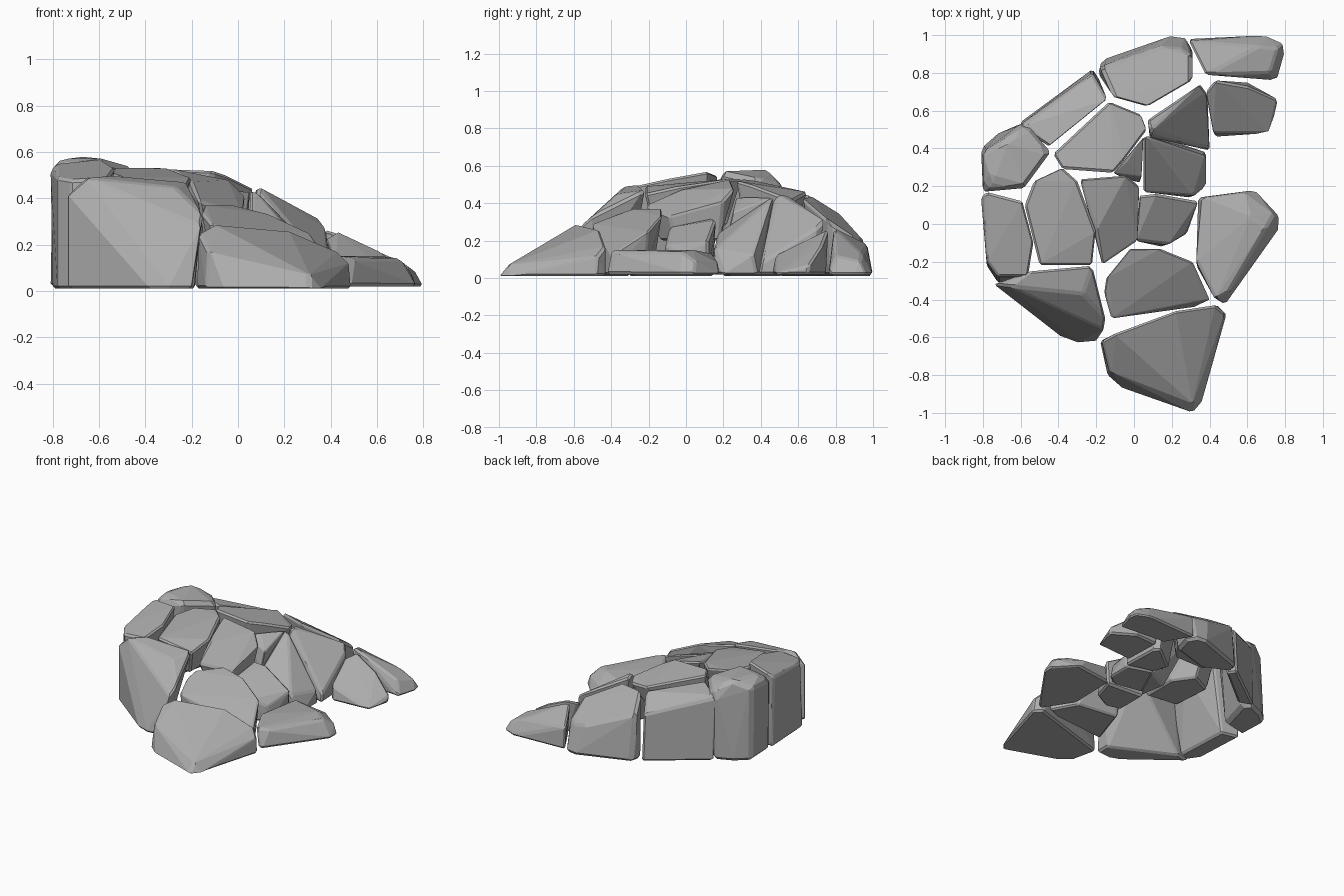
import bpy
import bmesh
from math import radians
from mathutils import Vector

cube = bpy.data.objects.get("Cube")
if cube:
    bpy.data.objects.remove(cube, do_unlink=True)

UNIT = 0.01  # rock outlines are given in hundredths

stone = bpy.data.materials.new("stone_grey")
stone.use_nodes = True
colour = (0.42, 0.42, 0.42, 1)
stone.diffuse_color = colour
stone.node_tree.nodes["Principled BSDF"].inputs["Base Color"].default_value = colour


def rock(name, floor, foot, crown, chamfer=1.2):
    """Chiselled boulder: hull of a flat footprint and a few crown corners."""
    bm = bmesh.new()
    for x, y in foot:
        bm.verts.new(Vector((x, y, floor)) * UNIT)
    for corner in crown:
        bm.verts.new(Vector(corner) * UNIT)
    hull = bmesh.ops.convex_hull(bm, input=bm.verts[:])
    spare = {v for v in hull["geom_interior"] + hull["geom_unused"]
             if isinstance(v, bmesh.types.BMVert) and v.is_valid}
    bmesh.ops.delete(bm, geom=list(spare), context='VERTS')
    bmesh.ops.dissolve_limit(bm, angle_limit=radians(4), verts=bm.verts[:], edges=bm.edges[:])
    bmesh.ops.recalc_face_normals(bm, faces=bm.faces[:])
    mesh = bpy.data.meshes.new(name)
    bm.to_mesh(mesh)
    bm.free()
    mesh.materials.append(stone)
    boulder = bpy.data.objects.new(name, mesh)
    bpy.context.collection.objects.link(boulder)
    # worn edges
    bevel = boulder.modifiers.new("worn_edges", 'BEVEL')
    bevel.width = chamfer * UNIT
    bevel.limit_method = 'ANGLE'
    bevel.angle_limit = radians(25)
    return boulder


# Tall outer wall, front to back
rock("front_wall_rock", 1,
     [(-74, -32), (-38, -60), (-30, -63), (-20, -62), (-20, -52), (-64, -30)],
     [(-66, -33, 49), (-55, -25, 50), (-22, -22, 47), (-27, -37, 45),
      (-15, -50, 33), (-16, -56, 28), (-74, -32, 42)])
rock("side_wall_rock", 1,
     [(-80, 15), (-78, -22), (-72, -31), (-65, -28), (-67, 12)],
     [(-81, 14, 52), (-78, 17, 55), (-59, 12, 57), (-53, -10, 53),
      (-56, -28, 49), (-72, -28, 48), (-78, -20, 49)])
rock("corner_wall_rock", 1,
     [(-80, 18), (-81, 40), (-72, 48), (-60, 53), (-55, 48), (-62, 22)],
     [(-80, 17, 52), (-80, 38, 53), (-76, 24, 57), (-68, 45, 58), (-60, 53, 46),
      (-55, 51, 50), (-44, 38, 53), (-58, 19, 57)], 2.2)
rock("back_wall_rock", 1,
     [(-60, 54), (-22, 82), (-18, 76), (-50, 50)],
     [(-61, 52, 46), (-45, 41, 50), (-14, 66, 44), (-22, 80, 34), (-57, 52, 48)])
rock("back_slope_rock", 1,
     [(-19, 79), (-17, 87), (20, 100), (27, 99), (31, 92), (27, 78), (0, 70)],
     [(-11, 67, 44), (7, 62, 43), (-18, 83, 34), (31, 76, 31),
      (14, 94, 22), (25, 93, 20), (31, 88, 23)], 1.8)
rock("back_tip_rock", 2,
     [(29, 98), (70, 100), (79, 96), (80, 90), (76, 76), (40, 79)],
     [(29, 97, 18), (38, 79, 27), (66, 94, 13), (72, 80, 12), (76, 93, 9)])

# Sloping inner face, stepping down towards the left
rock("inner_tip_rock", 2,
     [(43, 46), (72, 48), (76, 65), (60, 75), (42, 74)],
     [(38, 70, 23), (43, 76, 26), (60, 73, 18), (42, 48, 12), (76, 66, 7)])
rock("inner_slope_rock", 2,
     [(20, 44), (40, 39), (39, 66), (35, 70), (16, 55)],
     [(7, 55, 44), (9, 49, 45), (35, 74, 31), (38, 70, 27), (40, 40, 8), (8, 46, 40)])
rock("inner_middle_rock", 2,
     [(8, 18), (30, 14), (38, 20), (38, 38), (20, 44)],
     [(5, 17, 24), (5, 47, 44), (8, 46, 43), (32, 15, 15), (38, 36, 12)])
rock("inner_wedge_rock", 22,
     [(-5, 24), (3, 22), (4, 40)],
     [(-11, 27, 43), (4, 25, 35), (5, 46, 43), (-4, 33, 43)], 0.5)
rock("inner_low_rock", 2,
     [(4, -9), (15, -12), (28, -5), (33, 12), (4, 14)],
     [(1, -9, 27), (3, 15, 32), (12, 16, 31), (34, 12, 20), (18, -11, 18), (27, -5, 13)])

# Flat capping rocks over the hollow
rock("cap_back_rock", 30,
     [(-38, 38), (-34, 31), (-11, 31), (2, 50), (-12, 60)],
     [(-43, 37, 52), (-38, 29, 53), (-11, 27, 52), (-5, 34, 50),
      (7, 50, 44), (4, 58, 42), (-13, 65, 46)])
rock("cap_front_rock", 28,
     [(-50, -15), (-26, -18), (-26, 8), (-36, 22), (-52, 14)],
     [(-58, 10, 52), (-53, 23, 53), (-38, 30, 53), (-30, 23, 53),
      (-20, -4, 49), (-22, -22, 45), (-50, -22, 49)])
rock("cap_inner_rock", 20,
     [(-14, -14), (0, -6), (-1, 18), (-18, 10)],
     [(-29, 24, 53), (-4, 26, 48), (3, 20, 41), (2, -9, 33),
      (-17, -22, 39), (-20, -4, 47)])

# Low rocks at the front and left
rock("front_slope_rock", 2,
     [(-10, -48), (32, -44), (40, -40), (30, -22), (0, -18)],
     [(-15, -29, 37), (-2, -13, 37), (14, -13, 33), (31, -20, 25),
      (40, -40, 12), (-12, -50, 29), (-16, -36, 34)])
rock("front_foot_rock", 1,
     [(-18, -62), (-14, -80), (-6, -87), (31, -100), (36, -94),
      (49, -48), (44, -43), (-12, -60)],
     [(-17, -62, 25), (-10, -58, 29), (22, -46, 26), (43, -43, 17),
      (48, -47, 12), (31, -95, 7), (-13, -78, 17)])
rock("left_foot_rock", 2,
     [(33, -22), (46, -42), (49, -42), (77, -3), (77, 4), (64, 18), (34, 14)],
     [(33, -20, 15), (43, -40, 15), (36, 14, 13), (58, 17, 9),
      (62, 4, 15), (70, -2, 14), (50, -36, 14), (74, 5, 9)], 2)
